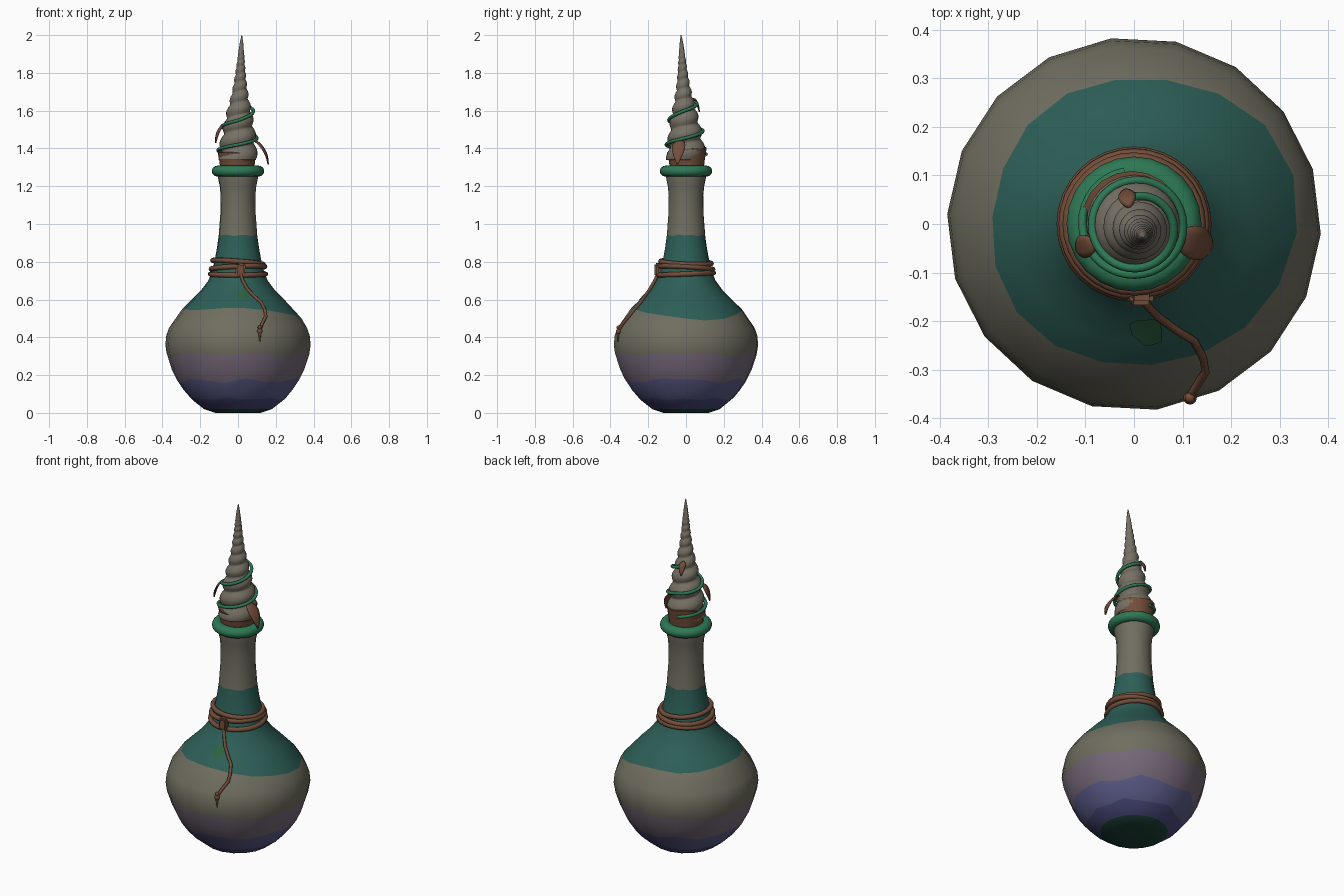
import bpy, bmesh, math
from math import sin, cos, pi, radians
from mathutils import Vector, Matrix

if "Cube" in bpy.data.objects:
    bpy.data.objects.remove(bpy.data.objects["Cube"])


def mat(name, r, g, b):
    m = bpy.data.materials.new(name)
    m.diffuse_color = (r, g, b, 1)
    m.use_nodes = True
    m.node_tree.nodes["Principled BSDF"].inputs["Base Color"].default_value = m.diffuse_color
    return m


GREY = mat("olive grey", .162, .156, .117)
TEAL = mat("deep teal", .026, .114, .095)
GREEN = mat("ring green", .027, .19, .09)
BROWN = mat("leather brown", .17, .075, .042)
MAUVE = mat("mauve", .18, .14, .19)
BLUE = mat("violet blue", .105, .105, .25)
NAVY = mat("indigo", .065, .065, .19)
DARK = mat("base green", .012, .052, .038)
SPOT = mat("patch green", .025, .12, .05)
SHELL = mat("shell grey", .185, .165, .13)


def finish(name, bm, mats, angle=50):
    bmesh.ops.recalc_face_normals(bm, faces=bm.faces)
    me = bpy.data.meshes.new(name)
    bm.to_mesh(me)
    bm.free()
    ob = bpy.data.objects.new(name, me)
    bpy.context.collection.objects.link(ob)
    for m in mats:
        me.materials.append(m)
    bpy.ops.object.select_all(action='DESELECT')
    ob.select_set(True)
    bpy.context.view_layer.objects.active = ob
    bpy.ops.object.shade_smooth_by_angle(angle=radians(angle))
    return ob


def skin(bm, rows, closed_ring=True, cap=True, index=lambda i: 0):
    """Join rows of points into a quad surface."""
    vs = [[bm.verts.new(p) for p in row] for row in rows]
    n = len(vs[0])
    for i in range(len(vs) - 1):
        for j in range(n if closed_ring else n - 1):
            k = (j + 1) % n
            f = bm.faces.new((vs[i][j], vs[i][k], vs[i + 1][k], vs[i + 1][j]))
            f.material_index = index(i)
    if cap:
        bm.faces.new(vs[0][::-1]).material_index = index(0)
        bm.faces.new(vs[-1]).material_index = index(len(vs) - 2)


def tube(name, pts, radius, material, cyclic=False):
    cu = bpy.data.curves.new(name, 'CURVE')
    cu.dimensions = '3D'
    cu.bevel_depth = radius
    cu.bevel_resolution = 2
    cu.use_fill_caps = True
    sp = cu.splines.new('POLY')
    sp.points.add(len(pts) - 1)
    for p, co in zip(sp.points, pts):
        p.co = (*co, 1)
    sp.use_cyclic_u = cyclic
    cu.materials.append(material)
    ob = bpy.data.objects.new(name, cu)
    bpy.context.collection.objects.link(ob)
    bpy.ops.object.select_all(action='DESELECT')
    ob.select_set(True)
    bpy.context.view_layer.objects.active = ob
    bpy.ops.object.convert(target='MESH')
    bpy.ops.object.shade_smooth_by_angle(angle=radians(60))


def lerp_table(table, z):
    for (z0, r0), (z1, r1) in zip(table, table[1:]):
        if z <= z1:
            return r0 + (r1 - r0) * max(0, z - z0) / (z1 - z0)
    return table[-1][1]


# Bottle: 18-sided lathe with painted bands that have wavy edges
PROFILE = [(0, .12), (.02, .18), (.075, .25), (.12, .287), (.17, .322), (.23, .351),
           (.31, .378), (.36, .385), (.41, .38), (.45, .366), (.5, .337), (.55, .297),
           (.6, .245), (.65, .195), (.7, .158), (.74, .14), (.8, .125), (.87, .112),
           (.94, .102), (1.05, .094), (1.15, .092), (1.2, .097), (1.25, .107), (1.29, .107)]
SIDES, TURN = 18, radians(-3)
WAVE = {.075: .007, .17: .014, .31: .01, .94: .004}
RINGS = [z for z, r in PROFILE if z != .5]


def ring_z(z, j, a):
    if z == .55:
        return .55 - .055 * max(0, cos(a - .3)) ** 2 + .006 * sin(5 * j)
    return z + WAVE.get(z, 0) * sin(2.3 * j + 40 * z)


rows = []
for z in RINGS:
    row = []
    for j in range(SIDES):
        a = TURN + j * 2 * pi / SIDES
        h = ring_z(z, j, a)
        r = lerp_table(PROFILE, h)
        row.append((r * cos(a), r * sin(a), h))
    rows.append(row)
EDGES = [.02, .075, .17, .31, .55, .94]
BANDS = [DARK, NAVY, BLUE, MAUVE, GREY, TEAL, GREY]
bm = bmesh.new()
skin(bm, rows, index=lambda i: sum(RINGS[i] >= e for e in EDGES))
finish("bottle", bm, BANDS, 60)


def on_body(x_angle, z, off):
    """Point just above the faceted bottle wall."""
    step = 2 * pi / SIDES
    d = (x_angle - TURN) % step - step / 2
    r = lerp_table(PROFILE, z) * cos(step / 2) / cos(d) + off
    return Vector((r * cos(x_angle), r * sin(x_angle), z))


# Painted patch on the shoulder
bm = bmesh.new()
patch = []
for z, l, r in [(.598, .02, .05), (.62, -.005, .055), (.642, -.01, .06), (.652, .01, .035)]:
    patch.append([on_body(-pi / 2 + (l + (r - l) * k / 4) / .22, z, .006) for k in range(5)])
skin(bm, patch, closed_ring=False, cap=False)
finish("shoulder_patch", bm, [SPOT])

# Lip ring
bm = bmesh.new()
rows = []
for i in range(25):
    a = 2 * pi * i / 24
    rows.append([((.108 + .031 * cos(b)) * cos(a), (.108 + .031 * cos(b)) * sin(a),
                  1.28 + .029 * sin(b)) for b in [2 * pi * k / 12 for k in range(12)]])
skin(bm, rows, cap=False)
bmesh.ops.remove_doubles(bm, verts=bm.verts, dist=1e-5)
finish("lip_ring", bm, [GREEN], 60)

# Leather collar: flared cup with uneven rim
bm = bmesh.new()
rows = []
for r, z, wob in [(.09, 1.29, 0), (.094, 1.33, 0), (.105, 1.39, 1), (.092, 1.39, 1), (.085, 1.36, 0)]:
    row = []
    for j in range(20):
        a = 2 * pi * j / 20
        h = z + wob * (.016 * sin(a) + .007 * sin(3 * a + 1))
        row.append((r * cos(a) - .004, r * sin(a) + .004, h))
    rows.append(row)
skin(bm, rows)
finish("collar", bm, [BROWN])

# Spiral shell stopper: cone with whorls that tighten to the tip
CONE = [(1.34, .1), (1.42, .094), (1.5, .084), (1.58, .068), (1.66, .049),
        (1.74, .034), (1.82, .024), (1.9, .016), (1.96, .009), (2.0, .002)]
bm = bmesh.new()
rows = []
for i in range(111):
    z = 1.34 + .66 * i / 110
    s = max(0, (z - 1.4) / .6)
    row = []
    for j in range(24):
        a = 2 * pi * j / 24
        phase = -6.5 * math.log(2.06 - z) - a / (2 * pi)
        fade = min(1, (2.0 - z) / .15)
        r = lerp_table(CONE, z) * (1 + fade * (.2 * abs(sin(pi * phase)) - .14))
        row.append((.02 * s + r * cos(a), -.026 * s + r * sin(a), z))
    rows.append(row)
skin(bm, rows)
finish("shell_stopper", bm, [SHELL], 80)

# Vine around the shell
vine = []
CLIMB = [(100, 1.37), (180, 1.39), (270, 1.42), (360, 1.455), (450, 1.495),
         (540, 1.515), (630, 1.55), (720, 1.6), (830, 1.645)]
for d in range(100, 831, 10):
    z = lerp_table(CLIMB, d)
    r = lerp_table(CONE, z) * 1.05 + .005 + .006 * max(0, (d - 540) / 290)
    s = (z - 1.4) / .6
    vine.append((.02 * s + r * cos(radians(d)), -.026 * s + r * sin(radians(d)), z))
tube("vine", vine, .009, GREEN)


# Curled leaves
def leaf(name, pts, width):
    pts = [Vector(p) for p in pts]
    out = pts[-1] - pts[0]
    side = Vector((-out.y, out.x, 0)).normalized()
    bm = bmesh.new()
    rows = []
    n = 8
    for i in range(n + 1):
        t = i / n
        u = 1 - t
        p = pts[0] * u**3 + pts[1] * 3 * u * u * t + pts[2] * 3 * u * t * t + pts[3] * t**3
        w = width / 2 * (.08 + .92 * sin(pi * t ** .9))
        rows.append([p + side * w * k - Vector((0, 0, .006 * k * k)) for k in (-1, -.5, 0, .5, 1)])
    skin(bm, rows, closed_ring=False, cap=False)
    ob = finish(name, bm, [BROWN])
    mod = ob.modifiers.new("thickness", 'SOLIDIFY')
    mod.thickness = .006
    mod.offset = 0


leaf("leaf_right", [(.075, -.03, 1.45), (.115, -.035, 1.44), (.155, -.045, 1.39), (.16, -.045, 1.32)], .07)
leaf("leaf_left", [(-.075, -.04, 1.525), (-.095, -.043, 1.525), (-.115, -.05, 1.48), (-.118, -.052, 1.435)], .048)
leaf("leaf_back", [(-.01, .035, 1.665), (-.013, .05, 1.67), (-.016, .065, 1.64), (-.018, .07, 1.6)], .035)

# Cord wrapped around the neck base
for k, (z, R, tilt, ph) in enumerate([(.735, .146, .006, 0), (.768, .142, .01, 2.5), (.797, .134, .012, 4.2)]):
    ring = []
    for j in range(32):
        a = 2 * pi * j / 32
        ring.append((R * cos(a), R * sin(a), z + tilt * sin(a + ph)))
    tube("cord_wrap_%d" % (k + 1), ring, .0135, BROWN, True)

# Knot at the front
bm = bmesh.new()
bmesh.ops.create_cube(bm, size=1, matrix=Matrix.Translation((.013, -.15, .757))
                      @ Matrix.Rotation(.08, 4, 'Y') @ Matrix.Diagonal((.05, .034, .072, 1)))
bmesh.ops.bevel(bm, geom=bm.edges[:], offset=.009, segments=2, affect='EDGES')
finish("knot", bm, [BROWN])

# Hanging cord, lying on the shoulder (x, y gives direction; z gives height)
HANG = [(.015, -.155, .735), (.025, -.165, .7), (.05, -.19, .655), (.09, -.222, .615),
        (.128, -.25, .585), (.142, -.275, .545), (.143, -.295, .51), (.128, -.33, .475), (.115, -.355, .44)]
cord = [on_body(math.atan2(y, x), z, .01) for x, y, z in HANG]
tube("hanging_cord", cord, .0085, BROWN)

# Beads and tassel tip at the cord end
bm = bmesh.new()
end = cord[-1]
for dz, r in [(.012, .011), (-.008, .014)]:
    bmesh.ops.create_uvsphere(bm, u_segments=12, v_segments=8, radius=r,
                              matrix=Matrix.Translation(end + Vector((0, -.002, dz))))
bmesh.ops.create_cone(bm, cap_ends=True, segments=8, radius1=.002, radius2=.009, depth=.055,
                      matrix=Matrix.Translation(end + Vector((0, -.004, -.038))))
finish("cord_tassel", bm, [BROWN])
